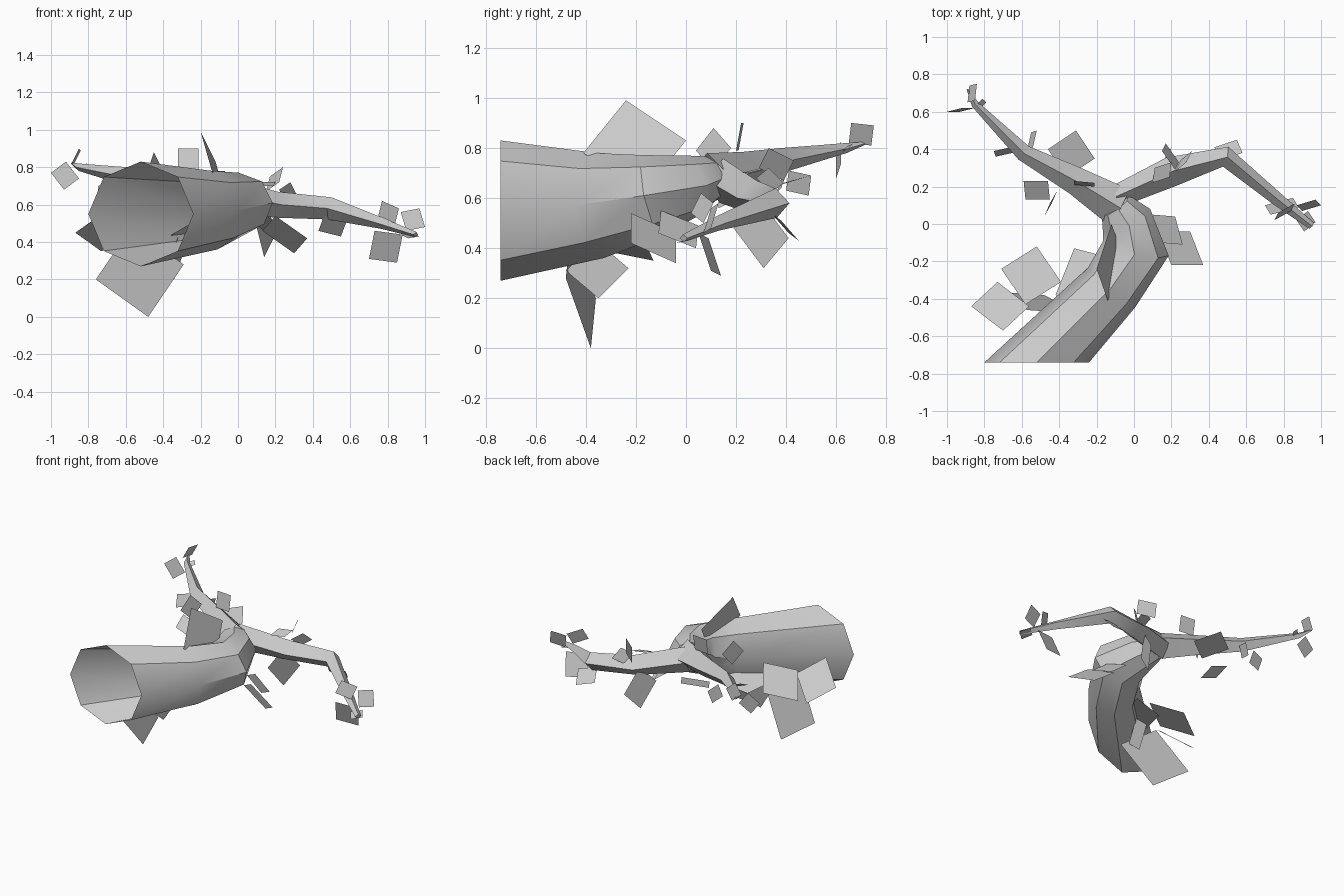
import bpy
import bmesh
import math
from mathutils import Vector

default = bpy.data.objects.get("Cube")
if default:
    bpy.data.objects.remove(default, do_unlink=True)

grey = bpy.data.materials.new("plain grey")
grey.use_nodes = True
grey.diffuse_color = (0.6, 0.6, 0.6, 1)
grey.node_tree.nodes["Principled BSDF"].inputs["Base Color"].default_value = grey.diffuse_color


def finish(name, bm, smooth):
    """Turn a bmesh into a named object with the shared material."""
    mesh = bpy.data.meshes.new(name)
    bm.to_mesh(mesh)
    bm.free()
    mesh.materials.append(grey)
    obj = bpy.data.objects.new(name, mesh)
    bpy.context.scene.collection.objects.link(obj)
    if smooth:
        bpy.ops.object.select_all(action="DESELECT")
        obj.select_set(True)
        bpy.context.view_layer.objects.active = obj
        bpy.ops.object.shade_smooth_by_angle(angle=math.radians(40))
    return obj


def limb(name, sections, sides, first_heading=None):
    """Loft open rings along a path; each section is centre, half width, half height."""
    bm = bmesh.new()
    centres = [Vector(section[0]) for section in sections]
    rings = []
    for i, (_, half_width, half_height) in enumerate(sections):
        before = centres[max(i - 1, 0)]
        after = centres[min(i + 1, len(centres) - 1)]
        heading = (after - before).normalized()
        if i == 0 and first_heading:
            heading = Vector(first_heading)
        across = heading.cross(Vector((0, 0, 1))).normalized()
        upward = across.cross(heading)
        ring = []
        for k in range(sides):
            angle = math.tau * k / sides
            offset = across * math.cos(angle) * half_width + upward * math.sin(angle) * half_height
            ring.append(bm.verts.new(centres[i] + offset))
        rings.append(ring)
    for lower, upper in zip(rings, rings[1:]):
        for k in range(sides):
            n = (k + 1) % sides
            bm.faces.new((lower[k], lower[n], upper[n], upper[k]))
    bm.faces.new(rings[-1])
    return finish(name, bm, True)


def leaf(name, first, middle, last):
    """Flat four-sided leaf from three corners; the fourth completes it."""
    bm = bmesh.new()
    a, b, c = Vector(first), Vector(middle), Vector(last)
    bm.faces.new([bm.verts.new(corner) for corner in (a, b, c, a + c - b)])
    return finish(name + "_leaf", bm, False)


# Hollow trunk, bending and closing where the branches part
limb("trunk", [
    ((-.52, -.74, .55), .28, .28),
    ((-.12, -.34, .57), .165, .21),
    ((.01, -.13, .61), .18, .165),
    ((-.04, .02, .65), .14, .125),
    ((-.1, .1, .68), .09, .09),
], 8, (0, 1, 0))

# Long branch, rising to a fine tip
limb("long_branch", [
    ((-.08, .09, .68), .11, .1),
    ((-.31, .23, .71), .075, .075),
    ((-.59, .38, .75), .045, .05),
    ((-.85, .64, .8), .02, .02),
    ((-.89, .72, .82), .005, .005),
], 4)

# Thin side branch that droops at the end
limb("side_branch", [
    ((-.11, .14, .67), .06, .09),
    ((.2, .28, .6), .08, .07),
    ((.49, .36, .58), .055, .06),
    ((.77, .13, .5), .035, .03),
    ((.95, -.01, .44), .02, .015),
], 4)

# Leaves around the trunk
leaf("trunk_top", (-.2, -.24, .99), (-.12, 0, .83), (-.06, -.17, .62))
leaf("trunk_hanging", (-.76, -.36, .2), (-.48, -.38, 0), (-.29, -.48, .28))
leaf("trunk_outer", (-.7, -.57, .57), (-.87, -.44, .45), (-.73, -.31, .35))
leaf("trunk_flat", (-.52, -.12, .44), (-.71, -.24, .39), (-.58, -.43, .5))
leaf("trunk_inner", (-.32, -.13, .35), (-.42, -.38, .4), (-.27, -.42, .49))
leaf("trunk_upright", (-.3, -.23, .32), (-.34, -.35, .2), (-.36, -.48, .31))
leaf("bend_lower", (.2, -.22, .54), (.37, -.22, .42), (.3, -.04, .34))
leaf("bend_upper", (.14, -.1, .55), (.26, -.11, .46), (.22, .04, .4))

# Leaves along the side branch
leaf("side_base", (.1, .22, .7), (.19, .25, .7), (.2, .33, .72))
leaf("side_top", (.24, .33, .8), (.17, .43, .75), (.15, .39, .67))
leaf("side_upper", (.22, .28, .68), (.28, .33, .72), (.31, .39, .66))
leaf("side_under", (.1, .19, .48), (.14, .31, .32), (.2, .41, .44))
leaf("side_elbow", (.43, .41, .46), (.55, .45, .43), (.58, .38, .51))
leaf("side_hanging", (.73, .05, .46), (.7, .1, .31), (.85, .14, .29))
leaf("side_raised", (.77, .06, .62), (.86, .11, .58), (.84, .07, .5))
leaf("side_tip", (.87, .1, .56), (.97, .13, .58), (1, .1, .48))
leaf("side_tip_flat", (.87, .02, .44), (.93, .07, .45), (.97, .01, .43))

# Leaves along the long branch
leaf("long_tip_outer", (-.92, .62, .83), (-1, .6, .77), (-.93, .6, .68))
leaf("long_tip_upper", (-.85, .66, .9), (-.84, .75, .89), (-.88, .74, .81))
leaf("long_tip_small", (-.85, .63, .8), (-.81, .67, .82), (-.79, .65, .8))
leaf("long_upright", (-.32, .23, .9), (-.21, .22, .9), (-.21, .2, .79))
leaf("long_spike", (-.45, .11, .88), (-.41, .18, .8), (-.44, .11, .71))
leaf("long_flat", (-.46, .4, .66), (-.31, .5, .69), (-.21, .35, .65))
leaf("long_inner", (-.59, .23, .66), (-.46, .23, .61), (-.45, .13, .56))
leaf("long_outer", (-.74, .36, .62), (-.65, .38, .64), (-.66, .41, .72))
leaf("long_back", (-.52, .5, .69), (-.55, .49, .61), (-.57, .4, .63))
